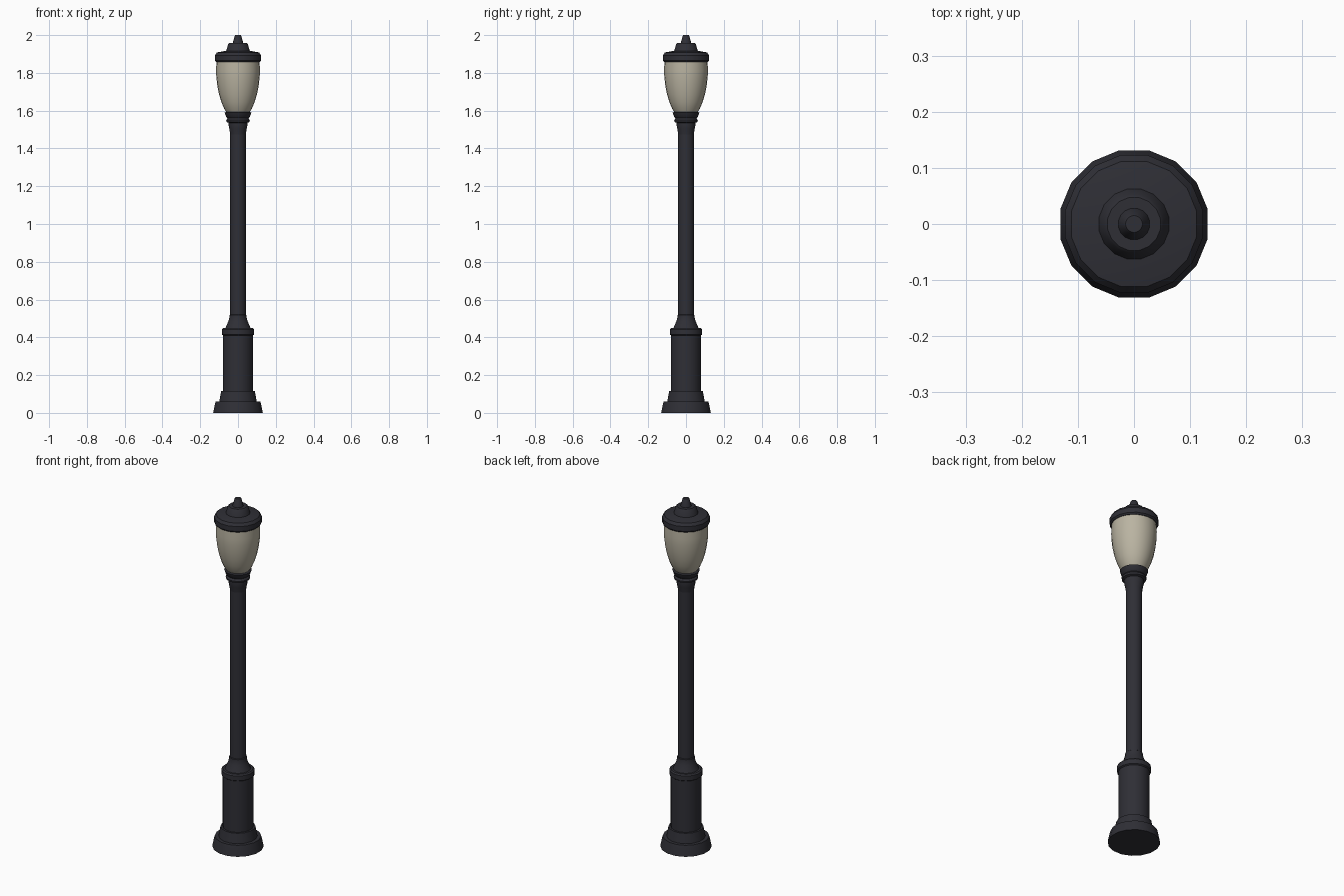
import bpy, bmesh, math

if "Cube" in bpy.data.objects:
    bpy.data.objects.remove(bpy.data.objects["Cube"])


def material(name, rgb):
    m = bpy.data.materials.new(name)
    m.diffuse_color = (*rgb, 1)
    m.use_nodes = True
    m.node_tree.nodes["Principled BSDF"].inputs["Base Color"].default_value = m.diffuse_color
    return m


iron = material("dark_iron", (0.028, 0.028, 0.036))
glass = material("cream_glass", (0.49, 0.455, 0.36))


def lathe(name, profile, mat, sides=16, phase=0.5):
    """Revolve a (radius, height) profile around z, capped at both ends."""
    bm = bmesh.new()
    rings = []
    for r, z in profile:
        angles = [2 * math.pi * (i + phase) / sides for i in range(sides)]
        rings.append([bm.verts.new((r * math.cos(a), r * math.sin(a), z)) for a in angles])
    for low, high in zip(rings, rings[1:]):
        for i in range(sides):
            j = (i + 1) % sides
            bm.faces.new((low[i], low[j], high[j], high[i]))
    bm.faces.new(rings[0][::-1])
    bm.faces.new(rings[-1])
    bmesh.ops.recalc_face_normals(bm, faces=bm.faces)
    mesh = bpy.data.meshes.new(name)
    bm.to_mesh(mesh)
    bm.free()
    mesh.materials.append(mat)
    ob = bpy.data.objects.new(name, mesh)
    bpy.context.collection.objects.link(ob)
    bpy.ops.object.select_all(action='DESELECT')
    ob.select_set(True)
    bpy.context.view_layer.objects.active = ob
    bpy.ops.object.shade_smooth_by_angle(angle=math.radians(30))
    return ob


# stepped foot and pedestal
lathe("foot", [(.134, 0), (.125, .045), (.121, .06), (.101, .06),
               (.091, .115), (.08, .115)], iron)
lathe("pedestal", [(.08, .11), (.08, .41), (.087, .415), (.087, .442),
                   (.08, .449), (.068, .449), (.052, .485), (.046, .507),
                   (.046, .517), (.042, .52)], iron)

# pole
lathe("pole", [(.042, .515), (.042, 1.51)], iron)

# ringed collar carrying the globe
lathe("collar", [(.042, 1.475), (.047, 1.505), (.05, 1.518), (.05, 1.535),
                 (.062, 1.54), (.064, 1.55), (.056, 1.56), (.064, 1.567),
                 (.072, 1.59), (.06, 1.595)], iron)

# glass globe
lathe("globe", [(.056, 1.585), (.073, 1.61), (.088, 1.645), (.1, 1.685),
                (.109, 1.73), (.115, 1.78), (.116, 1.815), (.114, 1.865)],
      glass, sides=24, phase=0)

# lid with rim and tiered finial
lathe("lid", [(.118, 1.857), (.125, 1.865), (.125, 1.893), (.114, 1.908),
              (.065, 1.917)], iron)
lathe("finial_base", [(.065, 1.912), (.053, 1.952), (.048, 1.957)], iron)
lathe("finial_tip", [(.029, 1.955), (.018, 1.996), (.015, 2.0)], iron)
